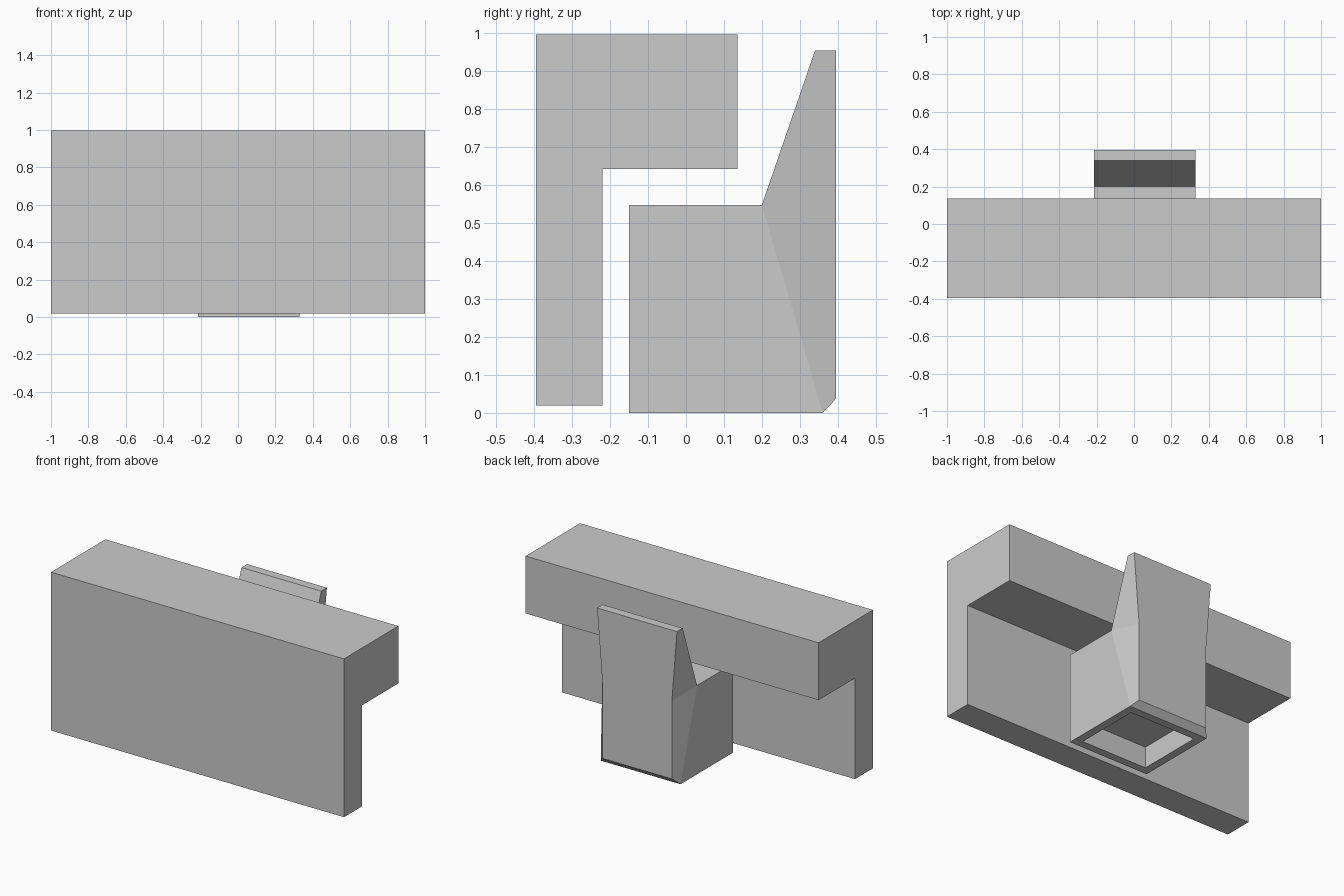
import bpy, bmesh
from mathutils import Vector

if "Cube" in bpy.data.objects:
    bpy.data.objects.remove(bpy.data.objects["Cube"])


def prism(name, profile, x0, x1, side_faces, inset=None):
    """Loft a (y, z) profile between x0 and x1; inset pulls chosen points inwards."""
    inset = inset or {}
    bm = bmesh.new()
    left = [bm.verts.new((x0 + inset.get(i, 0), y, z)) for i, (y, z) in enumerate(profile)]
    right = [bm.verts.new((x1 - inset.get(i, 0), y, z)) for i, (y, z) in enumerate(profile)]
    n = len(profile)
    strips = []
    for i in range(n):
        j = (i + 1) % n
        strips.append(bm.faces.new((left[i], left[j], right[j], right[i])))
    for idx in side_faces:
        bm.faces.new([right[i] for i in idx])
        bm.faces.new([left[i] for i in reversed(idx)])
    bmesh.ops.recalc_face_normals(bm, faces=bm.faces)
    return bm, strips


def finish(name, bm):
    bmesh.ops.recalc_face_normals(bm, faces=bm.faces)
    mesh = bpy.data.meshes.new(name)
    bm.to_mesh(mesh)
    bm.free()
    obj = bpy.data.objects.new(name, mesh)
    bpy.context.collection.objects.link(obj)
    return obj


# Long L-shaped cover: front plate with a deep top lip
cover = [(-0.395, 0.02), (-0.22, 0.02), (-0.22, 0.643),
         (0.135, 0.643), (0.135, 0.997), (-0.395, 0.997)]
bm, _ = prism("cover", cover, -1, 1, [(0, 1, 2, 5), (2, 3, 4, 5)])
finish("l_shaped_cover", bm)

# Block with a raised rear blade; the rear edge is pinched in below the blade
block = [(-0.15, 0), (0.36, 0), (0.395, 0.037), (0.395, 0.515),
         (0.395, 0.955), (0.34, 0.955), (0.2, 0.548), (-0.15, 0.548)]
sides = [(0, 1, 6, 7), (1, 2, 3, 6), (6, 3, 4, 5)]
bm, strips = prism("block", block, -0.215, 0.33, sides, {2: 0.035, 3: 0.035})

# Rectangular pocket sunk into the underside
bottom = strips[0]
bmesh.ops.inset_individual(bm, faces=[bottom], thickness=0.07)
pocket = bmesh.ops.extrude_discrete_faces(bm, faces=[bottom])["faces"]
bmesh.ops.translate(bm, verts=list(pocket[0].verts), vec=Vector((0, 0, 0.13)))
finish("button_block", bm)
